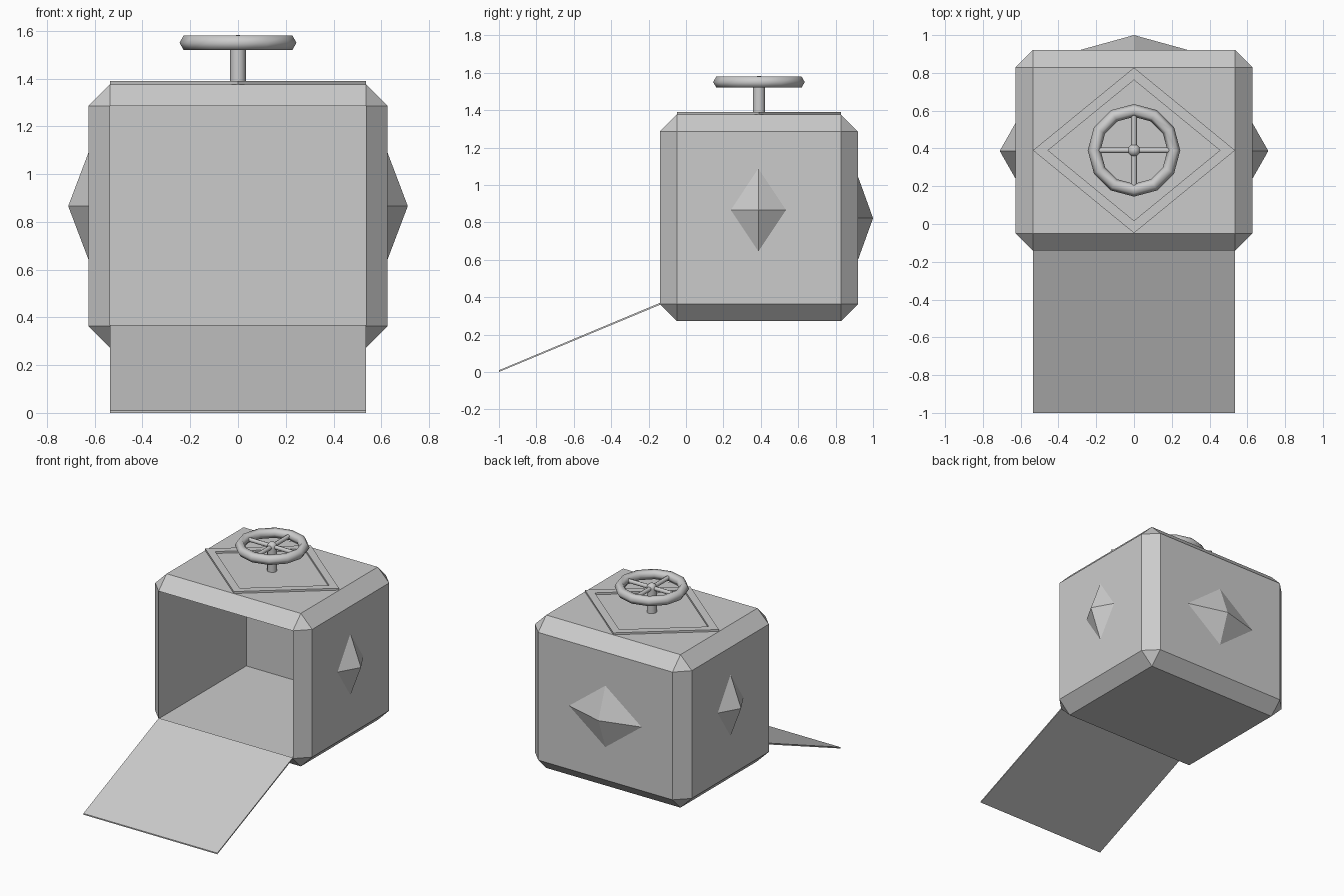
import bpy, bmesh, math
from mathutils import Vector

if "Cube" in bpy.data.objects:
    bpy.data.objects.remove(bpy.data.objects["Cube"])

CY = 0.39       # y of the wheel and the hatch frame
WHEEL_Z = 1.55


def finish(bm, name, smooth=False):
    bmesh.ops.recalc_face_normals(bm, faces=bm.faces)
    me = bpy.data.meshes.new(name)
    bm.to_mesh(me)
    bm.free()
    for p in me.polygons:
        p.use_smooth = smooth
    ob = bpy.data.objects.new(name, me)
    bpy.context.collection.objects.link(ob)
    return ob


def smooth_active(name):
    ob = bpy.context.object
    ob.name = name
    bpy.ops.object.shade_smooth_by_angle(angle=math.radians(65))
    return ob


def rod(name, a, b, r, sides=12):
    a, b = Vector(a), Vector(b)
    d = b - a
    bpy.ops.mesh.primitive_cylinder_add(
        vertices=sides, radius=r, depth=d.length, location=(a + b) / 2,
        rotation=d.to_track_quat('Z', 'Y').to_euler())
    return smooth_active(name)


def spike(name, centre, u, v, tip):
    # four-sided pyramid on a diamond base
    c, u, v, tip = Vector(centre), Vector(u), Vector(v), Vector(tip)
    bm = bmesh.new()
    base = [bm.verts.new(c + o) for o in (u, v, -u, -v)]
    top = bm.verts.new(c + tip)
    bm.faces.new(base)
    for i in range(4):
        bm.faces.new((base[i], base[(i + 1) % 4], top))
    return finish(bm, name)


# Chamfered box with an open, hollow front
bm = bmesh.new()
bmesh.ops.create_cube(bm, size=1)
bmesh.ops.scale(bm, vec=(1.254, 1.06, 1.104), verts=bm.verts)
bmesh.ops.translate(bm, vec=(0, CY, 0.824), verts=bm.verts)
bmesh.ops.bevel(bm, geom=bm.edges[:], offset=0.091, offset_type='OFFSET',
                segments=1, affect='EDGES', profile=0.5)
front = min(bm.faces, key=lambda f: f.calc_center_median().y)
inner = bmesh.ops.extrude_discrete_faces(bm, faces=[front])['faces'][0]
bmesh.ops.translate(bm, vec=(0, 1.0, 0), verts=inner.verts)
finish(bm, "box_body")

# Ramp lowered to the ground
bm = bmesh.new()
profile = [(-1.0, 0.0), (-1.0, 0.009), (-0.14, 0.369), (-0.137, 0.36)]
sides = [[bm.verts.new((x, y, z)) for y, z in profile] for x in (-0.535, 0.535)]
bm.faces.new(sides[0])
bm.faces.new(sides[1])
for i in range(4):
    j = (i + 1) % 4
    bm.faces.new((sides[0][i], sides[0][j], sides[1][j], sides[1][i]))
finish(bm, "front_ramp")

# Spikes on both sides and the back
for s, side in ((1, "right"), (-1, "left")):
    spike(side + "_spike", (s * 0.625, 0.387, 0.866), (0, 0.151, 0),
          (0, 0, 0.227), (s * 0.086, 0, 0))
spike("back_spike", (0, 0.918, 0.822), (0.297, 0, 0), (0, 0, 0.227), (0, 0.082, 0))

# Raised diamond frame on the roof
bm = bmesh.new()
rings = []
for k, z in ((1, 1.372), (1, 1.39), (0.85, 1.39), (0.85, 1.372)):
    rings.append([bm.verts.new((k * x, CY + k * y, z))
                  for x, y in ((0.535, 0), (0, 0.438), (-0.535, 0), (0, -0.438))])
for a in range(4):
    r0, r1 = rings[a], rings[(a + 1) % 4]
    for i in range(4):
        j = (i + 1) % 4
        bm.faces.new((r0[i], r0[j], r1[j], r1[i]))
finish(bm, "roof_frame")

# Hand wheel: rim, hub, stem and spokes
bpy.ops.mesh.primitive_torus_add(location=(0, CY, WHEEL_Z), major_radius=0.211,
                                 minor_radius=0.034, major_segments=12, minor_segments=6)
smooth_active("wheel_rim")
bpy.ops.mesh.primitive_uv_sphere_add(segments=12, ring_count=8, radius=0.033,
                                     location=(0, CY, WHEEL_Z))
smooth_active("wheel_hub")
rod("wheel_stem", (0, CY, 1.372), (0, CY, WHEEL_Z), 0.033)
for i in range(4):
    a = i * math.pi / 2
    rod("wheel_spoke_%d" % (i + 1), (0, CY, WHEEL_Z),
        (0.2 * math.cos(a), CY + 0.2 * math.sin(a), WHEEL_Z), 0.015, 8)
